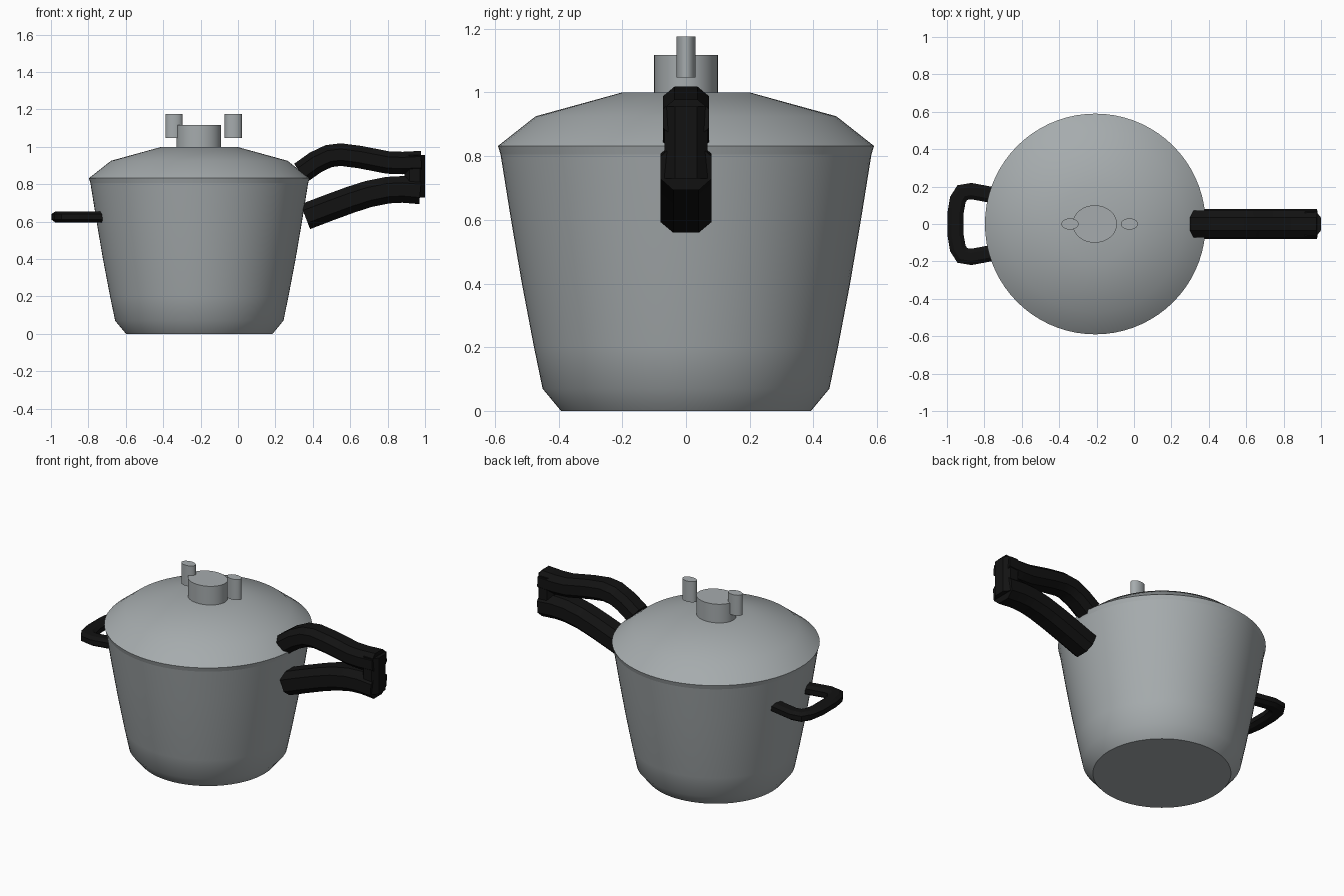
import bpy, bmesh, math
from mathutils import Vector

if "Cube" in bpy.data.objects:
    bpy.data.objects.remove(bpy.data.objects["Cube"])

CX = -0.207  # pot axis


def material(name, rgb, rough):
    m = bpy.data.materials.new(name)
    m.use_nodes = True
    m.diffuse_color = (*rgb, 1)
    b = m.node_tree.nodes["Principled BSDF"]
    b.inputs["Base Color"].default_value = (*rgb, 1)
    b.inputs["Roughness"].default_value = rough
    return m


STEEL = material("brushed steel", (0.38, 0.41, 0.42), 0.5)
BLACK = material("black plastic", (0.006, 0.006, 0.006), 0.6)


def finish(name, bm, mat, angle=35):
    bmesh.ops.recalc_face_normals(bm, faces=bm.faces[:])
    me = bpy.data.meshes.new(name)
    bm.to_mesh(me)
    bm.free()
    me.materials.append(mat)
    ob = bpy.data.objects.new(name, me)
    bpy.context.collection.objects.link(ob)
    bpy.ops.object.select_all(action="DESELECT")
    bpy.context.view_layer.objects.active = ob
    ob.select_set(True)
    bpy.ops.object.shade_smooth_by_angle(angle=math.radians(angle))
    return ob


def skin(bm, rings):
    """Bridge successive closed rings and cap both ends."""
    vs = [[bm.verts.new(p) for p in r] for r in rings]
    n = len(vs[0])
    for a, b in zip(vs, vs[1:]):
        for i in range(n):
            j = (i + 1) % n
            bm.faces.new((a[i], a[j], b[j], b[i]))
    bm.faces.new(vs[0][::-1])
    bm.faces.new(vs[-1])


def turned(name, profile, x=CX, sx=1.0, sy=1.0, seg=72):
    """Solid of revolution about a vertical axis, optionally oval."""
    bm = bmesh.new()
    ang = [2 * math.pi * i / seg for i in range(seg)]
    skin(bm, [[(x + r * sx * math.cos(a), r * sy * math.sin(a), z) for a in ang]
              for r, z in profile])
    return finish(name, bm, STEEL)


def sweep(name, path, across, half_w, half_t):
    """Bar with chamfered section: half_w along 'across', half_t in the path plane."""
    pts = [Vector(p) for p in path]
    across = Vector(across)
    sec = [(1, .5), (.5, 1), (-.5, 1), (-1, .5), (-1, -.5), (-.5, -1), (.5, -1), (1, -.5)]
    rings = []
    for i, p in enumerate(pts):
        d0 = (p - pts[max(i - 1, 0)]).normalized()
        d1 = (pts[min(i + 1, len(pts) - 1)] - p).normalized()
        t = (d0 + d1).normalized()
        miter = 1 / max(t.dot(d1 if d1.length else d0), 0.6)
        side = across.cross(t) * half_t * miter
        rings.append([p + across * half_w * u + side * v for u, v in sec])
    bm = bmesh.new()
    skin(bm, rings)
    return finish(name, bm, BLACK, 30)


# Pot body and lid
turned("pot_body", [(.392, 0), (.45, .07), (.477, .2), (.515, .4), (.55, .605), (.582, .805)])
turned("lid", [(.582, .805), (.59, .832), (.472, .925), (.2, 1.0)])

# Oval knob with the two valves beside it
turned("lid_knob", [(1, .99), (1, 1.117)], x=-.21, sx=.119, sy=.1, seg=48)
for name, x in (("right_valve", -.342), ("left_valve", -.025)):
    turned(name, [(1, 1.047), (1, 1.176)], x=x, sx=.046, sy=.03, seg=32)

# Long handle: upper arm on the lid, lower arm on the body, joined at the end
Y = (0, 1, 0)
upper = [(.335, .86), (.415, .917), (.485, .95), (.55, .958), (.65, .945),
         (.8, .916), (.88, .913), (.98, .918)]
lower = [(.36, .626), (.48, .672), (.6, .716), (.7, .748), (.8, .768), (.88, .772), (.975, .764)]
sweep("handle_upper_arm", [(x, 0, z) for x, z in upper], Y, .072, .06)
sweep("handle_lower_arm", [(x, 0, z) for x, z in lower], Y, .08, .071)
sweep("handle_end_bridge", [(.945, 0, .73), (.945, 0, .955)], Y, .068, .055)

# Small loop handle on the opposite side
half = [(-.71, .145), (-.8, .163), (-.87, .176), (-.918, .168), (-.942, .13), (-.954, .06)]
loop = half + [(x, -y) for x, y in reversed(half)]
sweep("loop_handle", [(x, y, .625) for x, y in loop], (0, 0, 1), .03, .043)
